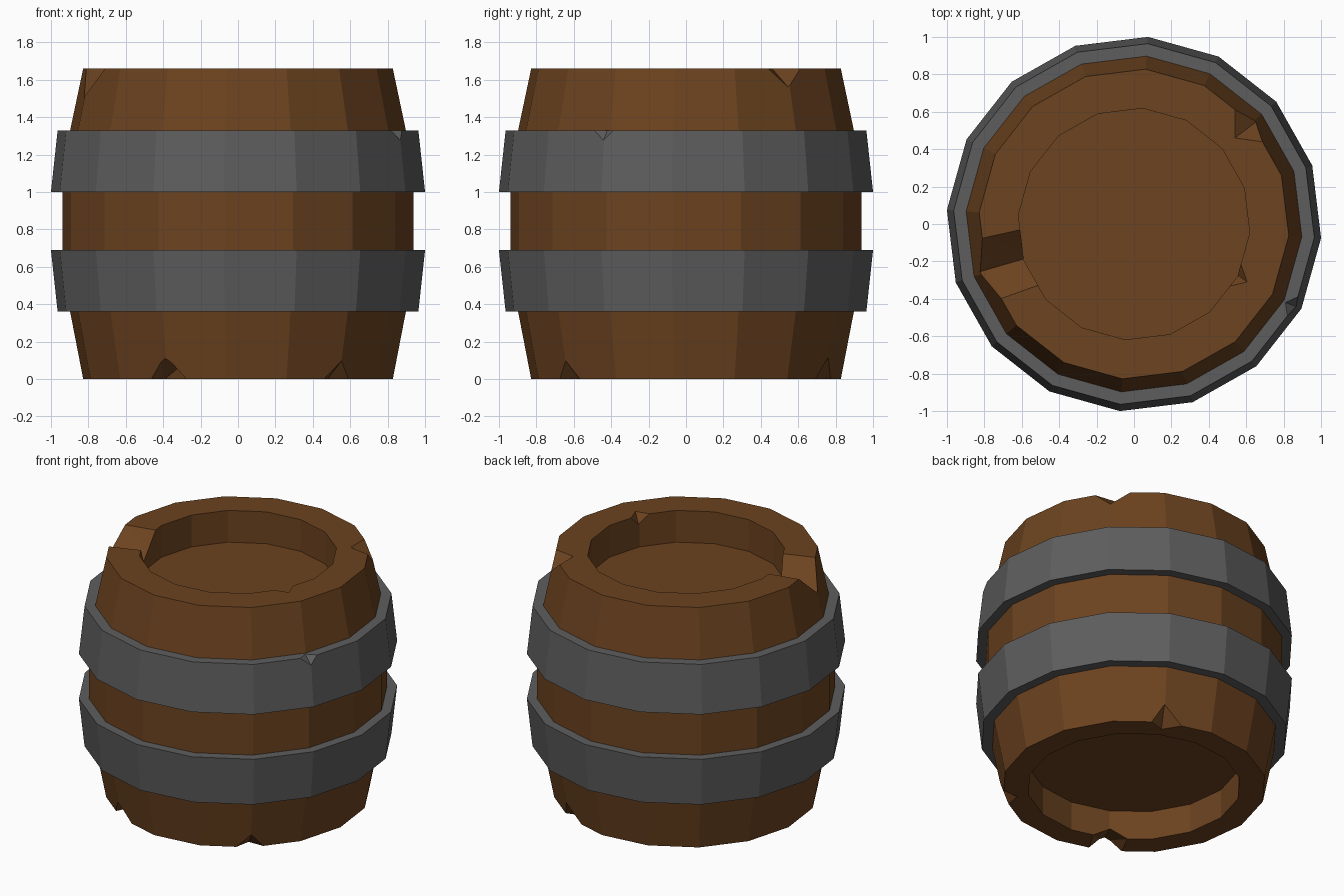
import bpy, bmesh, math
from mathutils import Vector

if "Cube" in bpy.data.objects:
    bpy.data.objects.remove(bpy.data.objects["Cube"])

SIDES = 16
TURN = math.radians(-4.3)


def material(name, color):
    m = bpy.data.materials.new(name)
    m.diffuse_color = (*color, 1)
    m.use_nodes = True
    m.node_tree.nodes["Principled BSDF"].inputs["Base Color"].default_value = m.diffuse_color
    return m


def make_object(name, bm, mat=None):
    bmesh.ops.recalc_face_normals(bm, faces=bm.faces)
    me = bpy.data.meshes.new(name)
    bm.to_mesh(me)
    bm.free()
    if mat:
        me.materials.append(mat)
    ob = bpy.data.objects.new(name, me)
    bpy.context.collection.objects.link(ob)
    return ob


def lathe(name, profile, mat, closed):
    """Spin (radius, z) points; either a closed ring or a solid with flat end caps."""
    bm = bmesh.new()
    rings = []
    for r, z in profile:
        angles = [TURN + math.tau * i / SIDES for i in range(SIDES)]
        rings.append([bm.verts.new((r * math.cos(a), r * math.sin(a), z)) for a in angles])
    pairs = list(zip(rings, rings[1:]))
    if closed:
        pairs.append((rings[-1], rings[0]))
    else:
        bm.faces.new(rings[0])
        bm.faces.new(rings[-1])
    for lo, hi in pairs:
        for i in range(SIDES):
            j = (i + 1) % SIDES
            bm.faces.new((lo[i], lo[j], hi[j], hi[i]))
    return make_object(name, bm, mat)


def hull(points):
    bm = bmesh.new()
    verts = [bm.verts.new(p) for p in points]
    bmesh.ops.convex_hull(bm, input=verts)
    return make_object("cutter", bm)


def chip(a, b, c, d):
    """Wedge nick: a and b on the edge, c inward on the flat, d on the side."""
    a, b, c, d = map(Vector, (a, b, c, d))
    m = (c + d) / 2
    return hull([c + 0.3 * (c - d), d + 0.3 * (d - c), m + 3 * (a - m), m + 3 * (b - m)])


def groove(outer, inner):
    """V cut through the rim; each end is (edge, edge, apex)."""
    outer, inner = [[Vector(p) for p in tri] for tri in (outer, inner)]
    for tri in (outer, inner):
        for i in (0, 1):
            tri[i] = tri[2] + 1.4 * (tri[i] - tri[2])
    pts = []
    for o, n in zip(outer, inner):
        pts += [o + 0.4 * (o - n), n + 0.3 * (n - o)]
    return hull(pts)


def carve(ob, cutters):
    for cutter in cutters:
        mod = ob.modifiers.new("cut", 'BOOLEAN')
        mod.operation = 'DIFFERENCE'
        mod.solver = 'EXACT'
        mod.object = cutter
    bpy.context.view_layer.update()
    mesh = bpy.data.meshes.new_from_object(ob.evaluated_get(bpy.context.evaluated_depsgraph_get()))
    ob.modifiers.clear()
    ob.data = mesh
    for cutter in cutters:
        bpy.data.objects.remove(cutter)


wood = material("wood", (0.15, 0.056, 0.014))
iron = material("iron", (0.11, 0.11, 0.11))

# Wooden body with recessed top and bottom
body = lathe("barrel_body", [
    (0.67, 0.20), (0.67, 0), (0.83, 0), (0.90, 0.36), (0.94, 0.69), (0.94, 1.0),
    (0.90, 1.33), (0.83, 1.66), (0.62, 1.66), (0.62, 1.44)], wood, False)

# Iron bands
lower = lathe("lower_band", [(0.88, 0.36), (0.967, 0.36), (1.003, 0.69), (0.88, 0.69)], iron, True)
upper = lathe("upper_band", [(0.88, 1.0), (1.003, 1.0), (0.967, 1.33), (0.88, 1.33)], iron, True)

T = 1.66
carve(body, [
    # Large break in the top rim
    groove([(-0.82, -0.08, T), (-0.72, -0.40, T), (-0.84, -0.26, 1.50)],
           [(-0.60, -0.03, T), (-0.52, -0.33, T), (-0.60, -0.19, 1.51)]),
    # Top rim nicks, outer and inner
    chip((0.54, 0.61, T), (0.685, 0.44, T), (0.54, 0.46, T), (0.665, 0.555, 1.55)),
    chip((0.57, -0.21, T), (0.52, -0.33, T), (0.605, -0.31, T), (0.55, -0.27, 1.59)),
    # Break in the bottom rim
    groove([(-0.46, -0.674, 0), (-0.28, -0.767, 0), (-0.39, -0.755, 0.11)],
           [(-0.38, -0.54, 0), (-0.21, -0.625, 0), (-0.305, -0.595, 0.07)]),
    # Bottom rim nicks
    chip((0.46, -0.675, 0), (0.59, -0.567, 0), (0.48, -0.57, 0), (0.555, -0.645, 0.10)),
    chip((0.43, 0.69, 0), (0.26, 0.77, 0), (0.33, 0.66, 0), (0.385, 0.755, 0.11)),
])
# Nick in the upper band
carve(upper, [chip((0.82, -0.49, 1.33), (0.874, -0.39, 1.33), (0.81, -0.42, 1.33), (0.863, -0.44, 1.28))])
